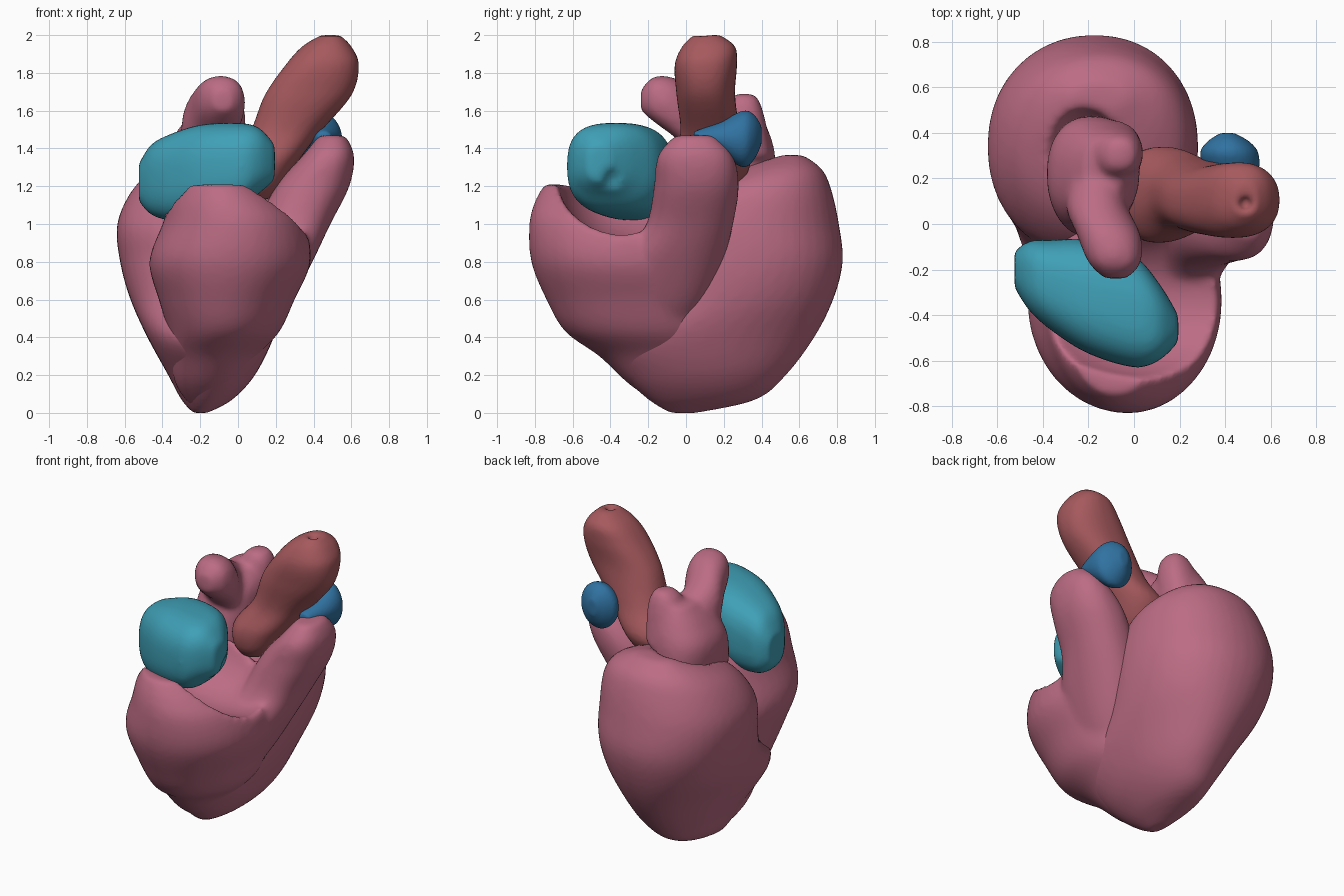
import bpy, bmesh, math


def material(name, rgb):
    m = bpy.data.materials.new(name)
    m.diffuse_color = (*rgb, 1)
    return m


PINK = material("muscle", (0.50, 0.15, 0.23))
RED = material("artery", (0.38, 0.10, 0.11))
TEAL = material("vein_chamber", (0.05, 0.35, 0.47))
BLUE = material("vessel_stub", (0.03, 0.17, 0.36))


def spline(a, b, c, d, t):
    return [0.5 * (2 * q + (r - p) * t + (2 * p - 5 * q + 4 * r - s) * t * t
                   + (3 * q - p - 3 * r + s) * t ** 3) for p, q, r, s in zip(a, b, c, d)]


def loft(name, axis, rows, power=2.3, steps=6, seg=40):
    """Closed skin through rounded sections: (position, lo, hi, lo, hi)."""
    n = len(rows)
    rings = []
    for i in range(n - 1):
        a, d = rows[max(i - 1, 0)], rows[min(i + 2, n - 1)]
        rings += [spline(a, rows[i], rows[i + 1], d, k / steps) for k in range(steps)]
    rings.append(rows[-1])
    others = [k for k in range(3) if k != axis]
    bm = bmesh.new()
    skins = []
    for s, a0, a1, b0, b1 in rings:
        ring = []
        for k in range(seg):
            t = 2 * math.pi * k / seg
            u, v = [math.copysign(abs(f) ** (2 / power), f) for f in (math.cos(t), math.sin(t))]
            p = [0, 0, 0]
            p[axis] = s
            p[others[0]] = (a0 + a1) / 2 + u * (a1 - a0) / 2
            p[others[1]] = (b0 + b1) / 2 + v * (b1 - b0) / 2
            ring.append(bm.verts.new(p))
        skins.append(ring)
    for r, q in zip(skins, skins[1:]):
        for k in range(seg):
            j = (k + 1) % seg
            bm.faces.new((r[k], r[j], q[j], q[k]))
    bm.faces.new(skins[0][::-1])
    bm.faces.new(skins[-1])
    bmesh.ops.recalc_face_normals(bm, faces=bm.faces)
    me = bpy.data.meshes.new(name)
    bm.to_mesh(me)
    bm.free()
    ob = bpy.data.objects.new(name, me)
    bpy.context.collection.objects.link(ob)
    return ob


def ellipsoid(name, loc, radii):
    bpy.ops.mesh.primitive_uv_sphere_add(segments=40, ring_count=24, location=loc)
    ob = bpy.context.object
    ob.name, ob.scale = name, radii
    return ob


def finish(ob, mat, ops=(), smooth=6, voxel=0.018):
    """Cut or fuse helper shapes, blend the skin, then drop the helpers."""
    for kind, other in ops:
        b = ob.modifiers.new("join", 'BOOLEAN')
        b.operation, b.object, b.solver = kind, other, 'EXACT'
    r = ob.modifiers.new("skin", 'REMESH')
    r.mode, r.voxel_size = 'VOXEL', voxel
    s = ob.modifiers.new("soften", 'SMOOTH')
    s.factor, s.iterations = 0.5, smooth
    bpy.context.view_layer.update()
    me = bpy.data.meshes.new_from_object(ob.evaluated_get(bpy.context.evaluated_depsgraph_get()))
    ob.modifiers.clear()
    ob.data = me
    me.materials.clear()
    me.materials.append(mat)
    me.shade_smooth()
    for _, other in ops:
        bpy.data.objects.remove(other)


# Left ventricle: big rear cone with a seat for the atrium
lv = loft("left_ventricle", 2, [
    (0.00, -0.24, -0.16, -0.09, 0.06), (0.07, -0.30, -0.03, -0.20, 0.37),
    (0.20, -0.37, 0.09, -0.34, 0.53), (0.40, -0.48, 0.19, -0.50, 0.68),
    (0.60, -0.57, 0.25, -0.27, 0.78), (0.80, -0.625, 0.28, -0.17, 0.83),
    (1.00, -0.64, 0.275, -0.12, 0.81), (1.18, -0.56, 0.24, 0.02, 0.77),
    (1.29, -0.44, 0.14, 0.26, 0.72), (1.365, -0.28, -0.03, 0.50, 0.62)], power=2.15)
finish(lv, PINK, [('DIFFERENCE', ellipsoid("seat_cutter", (-0.22, 0.25, 1.37), (0.20, 0.26, 0.17)))], smooth=10)

# Right ventricle: front pouch, scooped out, with the outflow horn
rv = loft("right_ventricle", 2, [
    (0.03, -0.25, -0.14, -0.12, 0.00), (0.15, -0.33, 0.00, -0.30, 0.10),
    (0.30, -0.36, 0.10, -0.46, 0.15), (0.43, -0.37, 0.22, -0.64, 0.18),
    (0.60, -0.42, 0.30, -0.74, 0.18), (0.80, -0.47, 0.385, -0.82, 0.16),
    (1.00, -0.40, 0.35, -0.83, 0.12), (1.12, -0.36, 0.25, -0.80, 0.05),
    (1.21, -0.31, 0.14, -0.75, 0.00)], power=2.05)
horn = loft("outflow_horn", 2, [
    (0.45, -0.15, 0.20, -0.35, 0.04), (0.60, -0.06, 0.29, -0.35, 0.12),
    (0.80, 0.00, 0.395, -0.34, 0.20), (1.00, 0.10, 0.49, -0.21, 0.25),
    (1.20, 0.20, 0.59, -0.17, 0.28), (1.36, 0.34, 0.615, -0.15, 0.25),
    (1.47, 0.43, 0.57, -0.06, 0.15)])
scoop = ellipsoid("scoop_cutter", (0.10, -0.34, 1.30), (0.60, 0.35, 0.39))
finish(rv, PINK, [('DIFFERENCE', scoop), ('UNION', horn)], smooth=14)

# Left atrium: upright body with a forward and a rear lobe
la = loft("left_atrium", 2, [
    (1.03, -0.34, -0.02, -0.04, 0.42), (1.20, -0.37, 0.00, -0.06, 0.47),
    (1.38, -0.38, 0.02, -0.02, 0.47), (1.51, -0.31, 0.02, 0.04, 0.43),
    (1.61, -0.22, -0.04, 0.14, 0.38)])
front_lobe = loft("front_lobe", 1, [
    (-0.24, -0.13, -0.03, 1.60, 1.71), (-0.17, -0.20, 0.03, 1.54, 1.78),
    (-0.05, -0.25, 0.03, 1.45, 1.77), (0.08, -0.30, -0.03, 1.32, 1.69),
    (0.22, -0.27, -0.05, 1.30, 1.60)])
rear_lobe = loft("rear_lobe", 2, [
    (1.35, -0.24, 0.03, 0.20, 0.46), (1.55, -0.20, 0.04, 0.20, 0.42),
    (1.65, -0.15, 0.02, 0.22, 0.39), (1.69, -0.10, -0.02, 0.26, 0.36)])
finish(la, PINK, [('UNION', front_lobe), ('UNION', rear_lobe)], smooth=12)

# Aorta: leaning trunk with a small pit in its end
aorta = loft("aorta", 2, [
    (1.13, 0.00, 0.16, -0.02, 0.20), (1.20, -0.05, 0.23, -0.07, 0.28),
    (1.32, -0.06, 0.31, -0.08, 0.34), (1.48, 0.06, 0.43, -0.03, 0.29),
    (1.68, 0.14, 0.60, -0.05, 0.26), (1.84, 0.25, 0.64, -0.06, 0.27),
    (1.94, 0.34, 0.60, -0.02, 0.26), (2.00, 0.44, 0.54, 0.04, 0.18)])
finish(aorta, RED, [('DIFFERENCE', ellipsoid("pit_cutter", (0.49, 0.09, 2.01), (0.035, 0.035, 0.05)))],
       smooth=4, voxel=0.014)

# Right atrium: boxy pouch lying in the scoop
ra = loft("right_atrium", 0, [
    (-0.525, -0.28, -0.12, 1.12, 1.32), (-0.46, -0.38, -0.075, 1.05, 1.42),
    (-0.36, -0.47, -0.07, 1.02, 1.475), (-0.20, -0.57, -0.07, 1.03, 1.525),
    (0.00, -0.63, -0.14, 1.07, 1.535), (0.11, -0.60, -0.26, 1.16, 1.51),
    (0.195, -0.52, -0.40, 1.23, 1.42)], power=2.7)
finish(ra, TEAL, [('DIFFERENCE', ellipsoid("dimple_cutter", (0.25, -0.38, 1.20), (0.12, 0.08, 0.12)))], smooth=8)

# Pulmonary stub behind the horn
stub = loft("pulmonary_stub", 1, [
    (0.04, 0.42, 0.49, 1.43, 1.49), (0.18, 0.34, 0.54, 1.37, 1.54),
    (0.30, 0.29, 0.55, 1.30, 1.60), (0.36, 0.32, 0.51, 1.34, 1.58),
    (0.40, 0.38, 0.44, 1.42, 1.52)], power=2.0)
finish(stub, BLUE, smooth=4, voxel=0.012)
